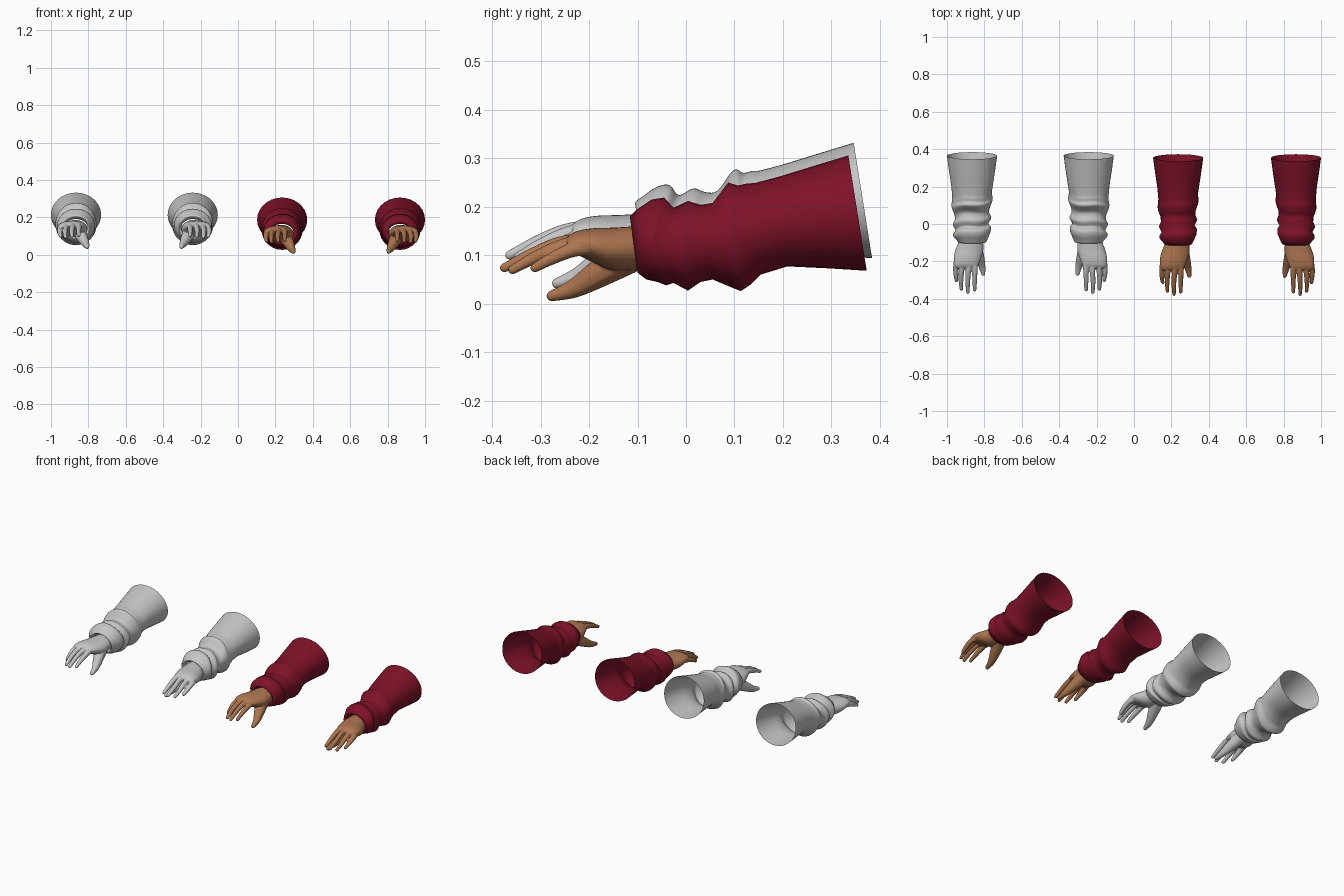
import bpy, bmesh, math
from mathutils import Vector, Matrix

if "Cube" in bpy.data.objects:
    bpy.data.objects.remove(bpy.data.objects["Cube"])

def material(name, rgb):
    m = bpy.data.materials.new(name)
    m.diffuse_color = (*rgb, 1)
    m.use_nodes = True
    m.node_tree.nodes["Principled BSDF"].inputs["Base Color"].default_value = m.diffuse_color
    return m

GREY = material("plain grey", (0.56, 0.56, 0.56))
RED = material("dark red cloth", (0.21, 0.006, 0.022))
SKIN = material("brown skin", (0.42, 0.18, 0.08))

# sleeve profile: y, top z, bottom z, half width, tilt
SLEEVE = [
    (-.085, .165, .078, .060, -.004), (-.108, .181, .064, .073, -.008),
    (-.090, .197, .050, .085, -.008), (-.065, .215, .045, .099, -.006),
    (-.043, .219, .038, .100, -.002), (-.026, .198, .043, .088, 0),
    (.004, .212, .027, .103, 0), (.030, .204, .045, .092, 0),
    (.055, .208, .050, .094, 0), (.090, .250, .034, .107, -.003),
    (.110, .244, .026, .110, -.003), (.130, .248, .040, .107, -.004),
    (.148, .249, .060, .106, -.006), (.200, .262, .077, .112, -.009),
    (.280, .285, .073, .124, -.014), (.354, .306, .068, .134, -.019)]

# palm: y, centre x, centre z, half width, half height
PALM = [(-.05, 0, .118, .052, .042), (-.10, -.005, .115, .064, .045),
        (-.15, -.014, .113, .075, .044), (-.19, -.024, .120, .074, .036),
        (-.225, -.030, .126, .066, .024), (-.245, -.030, .126, .056, .013)]

# digits: points (x, y, z, radius)
DIGITS = [
    [(-.070, -.17, .120, .020), (-.085, -.23, .112, .016), (-.087, -.275, .094, .0135), (-.083, -.312, .074, .010)],
    [(-.045, -.18, .126, .021), (-.055, -.25, .120, .016), (-.059, -.31, .096, .0135), (-.057, -.358, .070, .010)],
    [(-.015, -.18, .128, .021), (-.019, -.255, .125, .016), (-.023, -.32, .101, .0135), (-.022, -.375, .074, .010)],
    [(.015, -.18, .126, .020), (.015, -.25, .122, .016), (.014, -.31, .102, .0135), (.014, -.362, .078, .010)],
    [(.015, -.12, .098, .038), (.035, -.18, .062, .030), (.052, -.232, .031, .020), (.060, -.277, .016, .0115)]]

def spline(pts, n):
    """Catmull-Rom resampling of tuples, n steps per span."""
    out = []
    for i in range(len(pts) - 1):
        a, b, c, d = (pts[max(i - 1, 0)], pts[i], pts[i + 1], pts[min(i + 2, len(pts) - 1)])
        for k in range(n):
            t = k / n
            out.append(tuple(.5 * (2 * q + (r - p) * t + (2 * p - 5 * q + 4 * r - s) * t * t
                                   + (3 * q - p - 3 * r + s) * t ** 3)
                             for p, q, r, s in zip(a, b, c, d)))
    return out + [pts[-1]]

def loft(bm, rings, cap=False):
    loops = [[bm.verts.new(p) for p in ring] for ring in rings]
    n = len(loops[0])
    for a, b in zip(loops, loops[1:]):
        for i in range(n):
            bm.faces.new((a[i], a[(i + 1) % n], b[(i + 1) % n], b[i]))
    if cap:
        bm.faces.new(loops[0])
        bm.faces.new(loops[-1])

def finish(bm, name, mat, loc):
    bmesh.ops.recalc_face_normals(bm, faces=bm.faces)
    me = bpy.data.meshes.new(name)
    bm.to_mesh(me)
    bm.free()
    me.materials.append(mat)
    for p in me.polygons:
        p.use_smooth = True
    ob = bpy.data.objects.new(name, me)
    ob.location = loc
    bpy.context.collection.objects.link(ob)
    return ob

def sleeve(name, mat, loc, side, steps, segs):
    bm = bmesh.new()
    rings = []
    for y, top, bot, hw, tilt in spline(SLEEVE, steps):
        fold = max(0, min(1, (y + .10) / .05, (.19 - y) / .06))   # folds only near the wrist
        ring = []
        for i in range(segs):
            a = 2 * math.pi * i / segs
            c, s = math.cos(a), math.sin(a)
            dy = tilt * s + fold * (.012 * c + .006 * math.cos(3 * a))
            ring.append((side * hw * c, y + dy, (top + bot) / 2 + (top - bot) / 2 * s))
        rings.append(ring)
    loft(bm, rings)
    return finish(bm, name, mat, loc)

def hand(name, mat, loc, side):
    bm = bmesh.new()
    loft(bm, [[(side * (x + hw * math.cos(a)), y, z + hh * math.sin(a))
               for a in (2 * math.pi * i / 28 for i in range(28))]
              for y, x, z, hw, hh in spline(PALM, 4)], cap=True)
    # fingers and thumb as chains of overlapping balls, fused by the remesh
    for d in DIGITS:
        for x, y, z, r in spline(d, 8):
            bmesh.ops.create_icosphere(bm, subdivisions=2, radius=r,
                                       matrix=Matrix.Translation(Vector((side * x, y, z))))
    ob = finish(bm, name, mat, loc)
    rm = ob.modifiers.new("fuse", 'REMESH')
    rm.mode = 'VOXEL'
    rm.voxel_size = .0032
    rm.use_smooth_shade = True
    sm = ob.modifiers.new("soften", 'SMOOTH')
    sm.factor = .5
    sm.iterations = 5
    return ob

# two grey arms, then two coloured ones; each pair is a mirrored left and right
for label, x, side, grey in (("grey_left", -.866, 1, True), ("grey_right", -.242, -1, True),
                             ("red_left", .236, 1, False), ("red_right", .866, -1, False)):
    loc = (x, .011, .026) if grey else (x, 0, 0)
    sleeve(label + "_sleeve", GREY if grey else RED, loc, side, 4 if grey else 1, 48 if grey else 28)
    hand(label + "_hand", GREY if grey else SKIN, loc, side)
